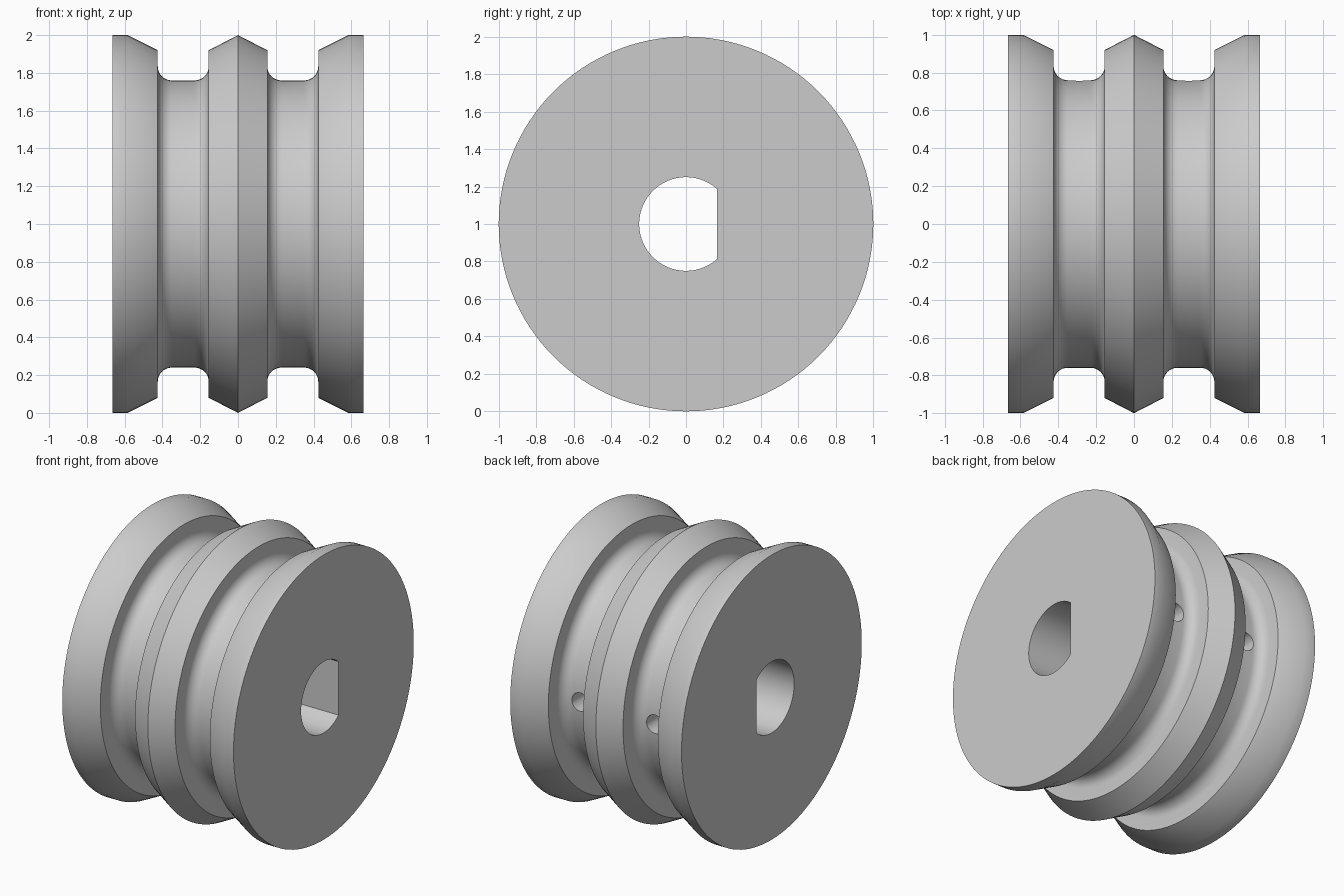
import bpy, bmesh, math
from mathutils import Matrix, Vector

if "Cube" in bpy.data.objects:
    bpy.data.objects.remove(bpy.data.objects["Cube"])

GROOVE_X, GROOVE_HALF, GROOVE_R, FILLET = 0.29, 0.135, 0.76, 0.075
HALF_LEN, RIM_R, SHOULDER_R = 0.665, 1.0, 0.92
BORE_R, FLAT_Y, HOLE_R = 0.25, 0.165, 0.065
SEGMENTS = 128

grey = bpy.data.materials.new("plain grey")
grey.use_nodes = True
colour = (0.6, 0.6, 0.6, 1)
grey.diffuse_color = colour
grey.node_tree.nodes["Principled BSDF"].inputs["Base Color"].default_value = colour


def make_object(name, bm):
    bmesh.ops.recalc_face_normals(bm, faces=bm.faces)
    mesh = bpy.data.meshes.new(name)
    bm.to_mesh(mesh)
    bm.free()
    mesh.materials.append(grey)
    obj = bpy.data.objects.new(name, mesh)
    bpy.context.collection.objects.link(obj)
    obj.location.z = 1
    return obj


# Half profile (x, radius): crest, filleted groove, outer flange
inner, outer = GROOVE_X - GROOVE_HALF, GROOVE_X + GROOVE_HALF
half = [(0, RIM_R), (inner, SHOULDER_R)]
for centre, start in ((inner + FILLET, math.pi), (outer - FILLET, 1.5 * math.pi)):
    for i in range(9):
        a = start + i / 8 * math.pi / 2
        half.append((centre + FILLET * math.cos(a),
                     GROOVE_R + FILLET + FILLET * math.sin(a)))
half += [(outer, SHOULDER_R), (0.585, RIM_R), (HALF_LEN, RIM_R)]
profile = [(-x, r) for x, r in reversed(half[1:])] + half

# Pulley body: revolve the profile about x and cap the ends
bm = bmesh.new()
rings = []
for x, r in profile:
    rings.append([bm.verts.new((x, r * math.cos(a), r * math.sin(a)))
                  for a in (math.tau * i / SEGMENTS for i in range(SEGMENTS))])
for p, q in zip(rings, rings[1:]):
    for i in range(SEGMENTS):
        j = (i + 1) % SEGMENTS
        bm.faces.new((p[i], p[j], q[j], q[i]))
bm.faces.new(rings[0])
bm.faces.new(rings[-1])
body = make_object("double_groove_pulley", bm)

# Cutter for the D-shaped shaft bore
bm = bmesh.new()
a0 = math.acos(FLAT_Y / BORE_R)
steps = 72
angles = [a0 + (math.tau - 2 * a0) * i / steps for i in range(steps + 1)]
face = bm.faces.new([bm.verts.new((-1, BORE_R * math.cos(a), BORE_R * math.sin(a)))
                     for a in angles])
extruded = bmesh.ops.extrude_face_region(bm, geom=[face])
bmesh.ops.translate(bm, vec=Vector((2, 0, 0)),
                    verts=[v for v in extruded["geom"] if isinstance(v, bmesh.types.BMVert)])
cutters = [make_object("bore_cutter", bm)]

# Cutters for the radial holes from each groove into the flat of the bore
for side, x in (("left", GROOVE_X), ("right", -GROOVE_X)):
    bm = bmesh.new()
    bmesh.ops.create_cone(
        bm, cap_ends=True, segments=32, radius1=HOLE_R, radius2=HOLE_R, depth=0.8,
        matrix=Matrix.Translation((x, 0.5, 0)) @ Matrix.Rotation(math.pi / 2, 4, "X"))
    cutters.append(make_object(side + "_hole_cutter", bm))

# Cut the bore and holes, then smooth the curved surfaces
bpy.ops.object.select_all(action="DESELECT")
body.select_set(True)
bpy.context.view_layer.objects.active = body
for cutter in cutters:
    cutter.hide_render = True
    mod = body.modifiers.new(cutter.name, "BOOLEAN")
    mod.operation = "DIFFERENCE"
    mod.solver = "EXACT"
    mod.object = cutter
    bpy.ops.object.modifier_apply(modifier=mod.name)
for cutter in cutters:
    bpy.data.objects.remove(cutter)
bpy.ops.object.shade_smooth_by_angle(angle=math.radians(30))
